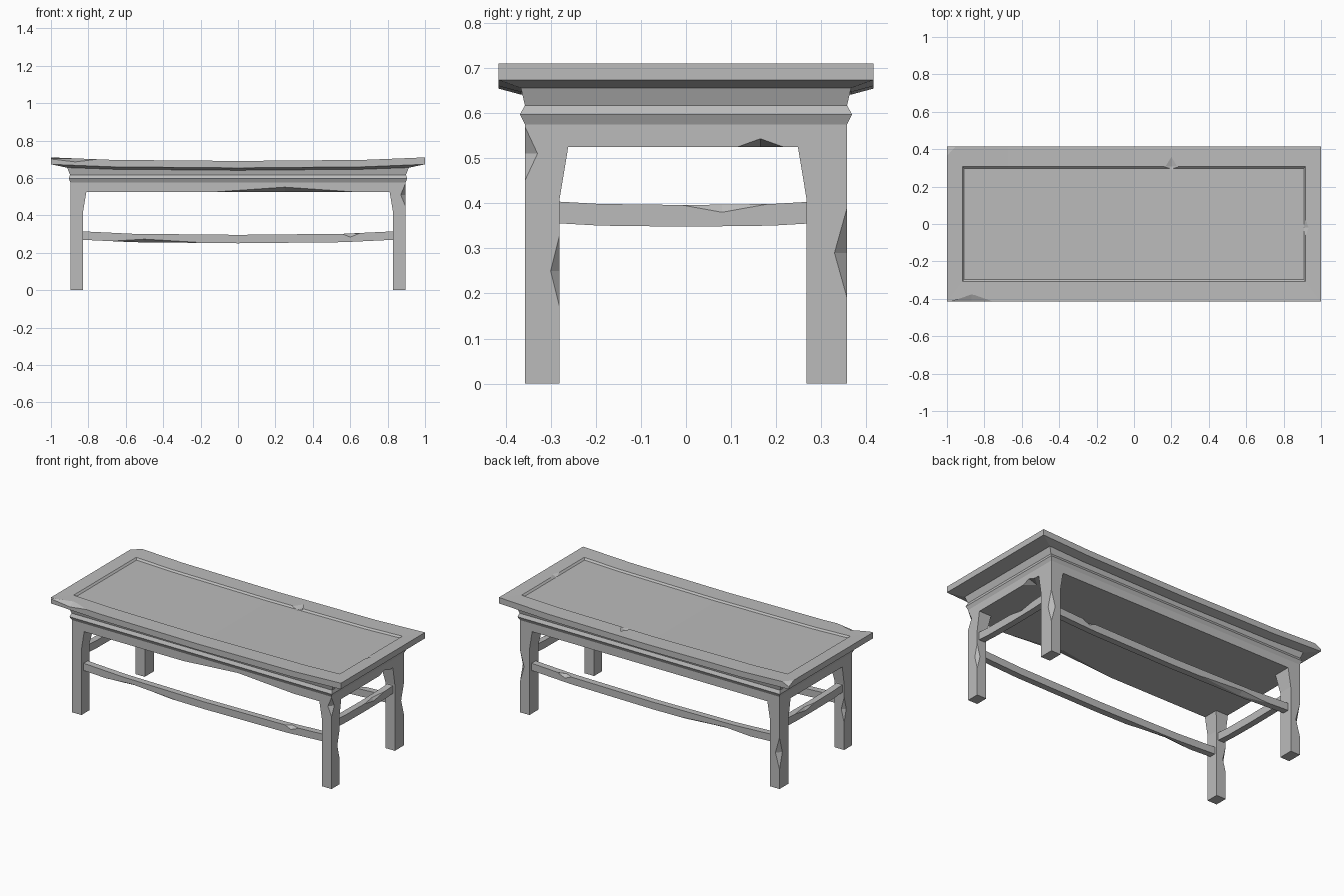
import bpy, bmesh
from mathutils import Vector

cube = bpy.data.objects.get("Cube")
if cube:
    bpy.data.objects.remove(cube, do_unlink=True)

grey = bpy.data.materials.new("plain_grey")
grey.use_nodes = True
grey.diffuse_color = (0.5, 0.5, 0.5, 1)
for node in grey.node_tree.nodes:
    if node.type == 'BSDF_PRINCIPLED':
        node.inputs["Base Color"].default_value = (0.5, 0.5, 0.5, 1)


def finish(name, bm):
    bmesh.ops.recalc_face_normals(bm, faces=bm.faces[:])
    mesh = bpy.data.meshes.new(name)
    bm.to_mesh(mesh)
    bm.free()
    mesh.materials.append(grey)
    obj = bpy.data.objects.new(name, mesh)
    bpy.context.collection.objects.link(obj)
    return obj


def loft(name, rings, axis=0, half=1, sag=0):
    """Skin rectangles (x0, x1, y0, y1, z) and let the middle sag along an axis."""
    bm = bmesh.new()
    loops = [[bm.verts.new(p) for p in ((a, c, z), (b, c, z), (b, d, z), (a, d, z))]
             for a, b, c, d, z in rings]
    for low, high in zip(loops, loops[1:]):
        for i in range(4):
            j = (i + 1) % 4
            bm.faces.new((low[i], low[j], high[j], high[i]))
    bm.faces.new(loops[0][::-1])
    bm.faces.new(loops[-1])
    if sag:
        normal = Vector((axis == 0, axis == 1, 0))
        for t in (-0.67, 0, 0.67):
            bmesh.ops.bisect_plane(bm, geom=bm.verts[:] + bm.edges[:] + bm.faces[:],
                                   plane_co=normal * t * half, plane_no=normal)
        for v in bm.verts:
            v.co.z -= sag * (1 - min(1, abs(v.co[axis] / half)) ** 3)
    return finish(name, bm)


def chip(obj, centre, size):
    """Cut a worn notch with a stretched octahedron."""
    bm = bmesh.new()
    for i in range(3):
        for s in (-1, 1):
            p = Vector(centre)
            p[i] += s * size[i]
            bm.verts.new(p)
    bmesh.ops.convex_hull(bm, input=bm.verts[:])
    cutter = finish("chip_cutter", bm)
    cutter.hide_render = True
    mod = obj.modifiers.new("chip", 'BOOLEAN')
    mod.operation = 'DIFFERENCE'
    mod.object = cutter
    bpy.context.view_layer.objects.active = obj
    bpy.ops.object.modifier_apply(modifier=mod.name)
    bpy.data.objects.remove(cutter, do_unlink=True)


def centred(sections):
    return [(-x, x, -y, y, z) for x, y, z in sections]


# Top: rim with sloping underside and recessed panel
top = loft("table_top", centred([
    (0.915, 0.367, 0.66), (1, 0.415, 0.673), (1, 0.415, 0.71),
    (0.918, 0.308, 0.71), (0.908, 0.298, 0.70)]), sag=0.019)
chip(top, (-1, 0.415, 0.712), (0.055, 0.055, 0.025))
chip(top, (-0.87, -0.415, 0.704), (0.15, 0.04, 0.018))
chip(top, (0.2, 0.308, 0.69), (0.04, 0.065, 0.012))
chip(top, (0.91, -0.02, 0.706), (0.025, 0.06, 0.012))

# Apron: flared waist, moulding and plain lower band
apron = loft("apron", centred([
    (0.895, 0.357, 0.525), (0.895, 0.357, 0.575), (0.905, 0.368, 0.597),
    (0.898, 0.357, 0.617), (0.915, 0.367, 0.66)]))
chip(apron, (0.25, -0.357, 0.525), (0.38, 0.06, 0.026))
chip(apron, (0.895, 0.165, 0.525), (0.06, 0.05, 0.018))

# Legs: straight posts with flared inner shoulders, each worn on one edge
for sx, side in ((-1, "right"), (1, "left")):
    for sy, end in ((-1, "front"), (1, "back")):
        inner = 0.28 if sy < 0 else 0.267
        rings = []
        for inset, z in ((0, 0), (0, 0.41), (0.019, 0.525)):
            xs = sorted((sx * 0.895, sx * (0.83 - inset)))
            ys = sorted((sy * 0.357, sy * (inner - inset)))
            rings.append((*xs, *ys, z))
        leg = loft(f"{end}_{side}_leg", rings)
        if sy > 0:
            chip(leg, (sx * 0.895, 0.357, 0.29 if sx > 0 else 0.22), (0.028, 0.028, 0.1))
        else:
            chip(leg, (sx * 0.895, -inner, 0.25), (0.02, 0.02, 0.08))
        if sx > 0 and sy < 0:
            for part in (leg, apron):
                chip(part, (0.895, -0.357, 0.51), (0.025, 0.028, 0.06))

# Long rails between the legs
for sy, end in ((-1, "front"), (1, "back")):
    y = sy * 0.315
    rail = loft(f"{end}_rail", [(-0.84, 0.84, y - 0.02, y + 0.02, z) for z in (0.27, 0.315)],
                half=0.84, sag=0.019)
    chip(rail, (0.6, y + sy * 0.02, 0.304), (0.05, 0.02, 0.02))
    chip(rail, (-0.5, y + sy * 0.02, 0.255), (0.3, 0.03, 0.018))

# Short rails at the ends
for sx, side in ((-1, "right"), (1, "left")):
    x = sx * 0.862
    rail = loft(f"{side}_end_rail", [(x - 0.02, x + 0.02, -0.29, 0.28, z) for z in (0.356, 0.404)],
                axis=1, half=0.285, sag=0.008)
    chip(rail, (x + sx * 0.02, 0.08, 0.398), (0.015, 0.1, 0.018))
